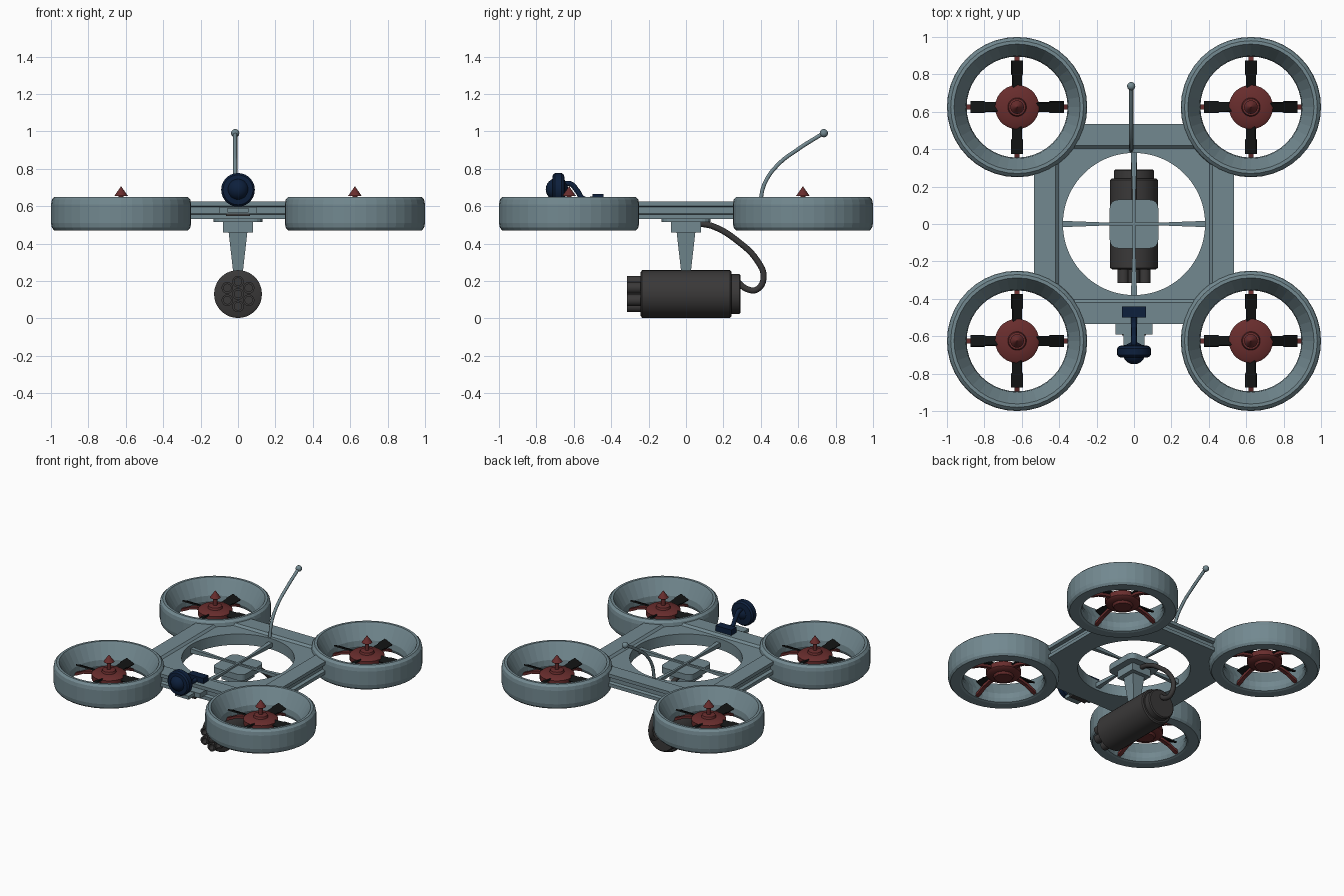
import bpy, bmesh, math
from mathutils import Vector, Matrix

if "Cube" in bpy.data.objects:
    bpy.data.objects.remove(bpy.data.objects["Cube"])


def material(name, rgb):
    m = bpy.data.materials.new(name)
    m.diffuse_color = (*rgb, 1)
    m.use_nodes = True
    m.node_tree.nodes["Principled BSDF"].inputs["Base Color"].default_value = m.diffuse_color
    return m


GREY = material("blue grey", (0.17, 0.25, 0.28))
RED = material("dark red", (0.14, 0.026, 0.026))
BLACK = material("black", (0.006, 0.007, 0.007))
GUN = material("charcoal", (0.042, 0.040, 0.040))
NAVY = material("navy", (0.004, 0.014, 0.045))


def finish(name, bm, mat, matrix=Matrix(), smooth=False):
    bmesh.ops.recalc_face_normals(bm, faces=bm.faces)
    me = bpy.data.meshes.new(name)
    bm.to_mesh(me)
    bm.free()
    me.materials.append(mat)
    ob = bpy.data.objects.new(name, me)
    bpy.context.collection.objects.link(ob)
    ob.matrix_world = matrix
    if smooth:
        bpy.ops.object.select_all(action='DESELECT')
        ob.select_set(True)
        bpy.context.view_layer.objects.active = ob
        bpy.ops.object.shade_smooth_by_angle(angle=math.radians(35))
    return ob


def loft(bm, rings, closed=False):
    """Bridge rings of equal length; cap the ends unless closed into a loop."""
    vs = [[bm.verts.new(p) for p in r] for r in rings]
    n = len(vs[0])
    for a, b in zip(vs, vs[1:] + ([vs[0]] if closed else [])):
        for i in range(n):
            j = (i + 1) % n
            bm.faces.new((a[i], a[j], b[j], b[i]))
    if not closed:
        bm.faces.new(vs[0])
        bm.faces.new(vs[-1])


def lathe(name, profile, mat, loc=(0, 0, 0), seg=32, closed=False, along_y=False, smooth=False):
    """Revolve (radius, height) points around z, or around y when along_y."""
    bm = bmesh.new()
    angles = [2 * math.pi * i / seg for i in range(seg)]
    loft(bm, [[(r * math.cos(a), r * math.sin(a), z) for a in angles] for r, z in profile], closed)
    m = Matrix.Translation(loc)
    if along_y:
        m = m @ Matrix.Rotation(-math.pi / 2, 4, 'X')
    return finish(name, bm, mat, m, smooth)


def box(name, lo, hi, mat, bevel=0.0):
    bm = bmesh.new()
    bmesh.ops.create_cube(bm, size=1)
    for v in bm.verts:
        v.co = [(lo[k] + hi[k]) / 2 + v.co[k] * (hi[k] - lo[k]) for k in range(3)]
    if bevel:
        up = [e for e in bm.edges if abs(e.verts[0].co.z - e.verts[1].co.z) > 1e-4]
        bmesh.ops.bevel(bm, geom=up, offset=bevel, segments=4, affect='EDGES', profile=0.5)
    return finish(name, bm, mat)


def taper(name, levels, mat, matrix=Matrix()):
    """Rectangular sections (half x, half y, z) joined upwards."""
    bm = bmesh.new()
    loft(bm, [[(-x, -y, z), (x, -y, z), (x, y, z), (-x, y, z)] for x, y, z in levels])
    return finish(name, bm, mat, matrix)


def tube(name, points, radius, mat):
    cu = bpy.data.curves.new(name, 'CURVE')
    cu.dimensions = '3D'
    cu.bevel_depth, cu.bevel_resolution, cu.resolution_u = radius, 3, 6
    cu.use_fill_caps = True
    sp = cu.splines.new('BEZIER')
    sp.bezier_points.add(len(points) - 1)
    for bp, p in zip(sp.bezier_points, points):
        bp.co = p
        bp.handle_left_type = bp.handle_right_type = 'AUTO'
    cu.materials.append(mat)
    ob = bpy.data.objects.new(name, cu)
    bpy.context.collection.objects.link(ob)
    bpy.ops.object.select_all(action='DESELECT')
    ob.select_set(True)
    bpy.context.view_layer.objects.active = ob
    bpy.ops.object.convert(target='MESH')
    return ob


def ball(name, loc, r, mat):
    bm = bmesh.new()
    bmesh.ops.create_uvsphere(bm, u_segments=20, v_segments=12, radius=r)
    return finish(name, bm, mat, Matrix.Translation(loc), True)


# Square frame with a round opening, grooved sides and corners scooped for the ducts
C = 0.625


def frame_radius(half, a):
    r = half / max(abs(math.cos(a)), abs(math.sin(a)))
    along = C * (abs(math.cos(a)) + abs(math.sin(a)))
    disc = along ** 2 - 2 * C * C + 0.345 ** 2
    return min(r, along - math.sqrt(disc)) if disc > 0 else r


N = 128
section = [(0, 0.53), (0.535, 0.53), (0.535, 0.555), (0.51, 0.56), (0.51, 0.595),
           (0.535, 0.60), (0.535, 0.625), (0.42, 0.625), (0.405, 0.61), (0, 0.61)]
bm = bmesh.new()
rows = []
for half, z in section:
    row = []
    for i in range(N):
        a = 2 * math.pi * i / N
        r = frame_radius(half, a) if half else 0.38
        row.append((r * math.cos(a), r * math.sin(a), z))
    rows.append(row)
loft(bm, rows, closed=True)
finish("frame", bm, GREY)

# Ducts and rotors
DUCT = [(0.358, 0.47), (0.37, 0.485), (0.375, 0.51), (0.375, 0.61), (0.37, 0.635), (0.355, 0.65),
        (0.337, 0.65), (0.328, 0.635), (0.275, 0.54), (0.27, 0.50), (0.28, 0.475), (0.295, 0.47)]
HUB = [(0.06, 0.50), (0.07, 0.515), (0.105, 0.52), (0.118, 0.53), (0.118, 0.565),
       (0.105, 0.575), (0.05, 0.58), (0.045, 0.595), (0.014, 0.60), (0.014, 0.655),
       (0.036, 0.655), (0.001, 0.705)]
for sx in (-1, 1):
    for sy in (-1, 1):
        c = (sx * C, sy * C, 0)
        lathe("duct", DUCT, GREY, c, 40, closed=True)
        lathe("rotor_hub", HUB, RED, c, 28, smooth=True)
        for k in range(4):
            turn = Matrix.Translation(c) @ Matrix.Rotation(k * math.pi / 2, 4, 'Z')
            # curved support arm bending down and out to the duct
            bm = bmesh.new()
            path = [(0.08, 0.54), (0.14, 0.54), (0.20, 0.525), (0.25, 0.50), (0.29, 0.485)]
            loft(bm, [[(r, -0.014, z - 0.01), (r, 0.014, z - 0.01),
                       (r, 0.014, z + 0.01), (r, -0.014, z + 0.01)] for r, z in path])
            finish("rotor_arm", bm, RED, turn)
            # pitched blade
            bm = bmesh.new()
            loft(bm, [[(r, -w, -0.005), (r, w, -0.005), (r, w, 0.005), (r, -w, 0.005)]
                      for r, w in ((0.105, 0.026), (0.17, 0.028), (0.175, 0.033), (0.25, 0.033))])
            pitch = Matrix.Translation((0, 0, 0.56)) @ Matrix.Rotation(math.radians(25), 4, 'X')
            finish("rotor_blade", bm, BLACK, turn @ pitch)

# Cross spokes, widening towards the rim
for k in range(4):
    bm = bmesh.new()
    loft(bm, [[(r, -w, 0.565 - w), (r, w, 0.565 - w), (r, w, 0.565 + w), (r, -w, 0.565 + w)]
              for r, w in ((0, 0.007), (0.15, 0.008), (0.39, 0.017))])
    finish("spoke", bm, GREY, Matrix.Rotation(k * math.pi / 2, 4, 'Z'))

# Centre mount and pylon
box("mount_plate", (-0.13, -0.13, 0.515), (0.13, 0.13, 0.56), GREY, 0.045)
box("mount_block", (-0.08, -0.08, 0.46), (0.08, 0.08, 0.515), GREY)
taper("pylon", [(0.025, 0.025, 0.24), (0.05, 0.05, 0.46)], GREY)

# Slung gun pod with a cluster of barrels and a feed hose
lathe("gun_body", [(0.115, -0.243), (0.128, -0.235), (0.128, 0.235), (0.12, 0.243)],
      GUN, (0, 0, 0.13), 36, along_y=True, smooth=True)
lathe("gun_rear_cap", [(0.108, 0.23), (0.108, 0.285), (0.10, 0.292)],
      GUN, (0, 0, 0.13), 32, along_y=True, smooth=True)
spots = [(0, 0)] + [(0.066 * math.cos(a), 0.066 * math.sin(a))
                    for a in (math.pi / 6 + i * math.pi / 3 for i in range(6))]
for x, z in spots:
    lathe("barrel", [(0.031, -0.23), (0.031, -0.315), (0.02, -0.315), (0.02, -0.26)],
          GUN, (x, 0, 0.13 + z), 16, along_y=True, smooth=True)
tube("feed_hose", [(0, 0.07, 0.508), (0, 0.15, 0.49), (0, 0.28, 0.41), (0, 0.38, 0.31),
                   (0, 0.415, 0.22), (0, 0.38, 0.155), (0, 0.33, 0.155), (0, 0.27, 0.20)], 0.017, GUN)

# Antenna
tube("antenna", [(-0.015, 0.395, 0.61), (-0.015, 0.42, 0.72), (-0.015, 0.49, 0.82),
                 (-0.015, 0.60, 0.905), (-0.015, 0.735, 0.99)], 0.011, GREY)
ball("antenna_tip", (-0.015, 0.737, 0.99), 0.022, GREY)

# Front bracket
box("bracket", (-0.10, -0.59, 0.56), (0.10, -0.50, 0.595), GREY)
box("bracket_tip", (-0.055, -0.66, 0.565), (0.055, -0.58, 0.59), GREY)
box("bracket_slot", (-0.065, -0.597, 0.548), (0.065, -0.53, 0.56), GUN)

# Camera: lens housing, dome lens, bent arm and base
lathe("camera_housing", [(0.05, -0.715), (0.08, -0.712), (0.09, -0.70), (0.09, -0.665),
                         (0.08, -0.652), (0.03, -0.645)], NAVY, (0, 0, 0.687), 28, along_y=True, smooth=True)
ball("camera_lens", (0, -0.69, 0.69), 0.06, NAVY)
tube("camera_arm", [(0, -0.66, 0.715), (0, -0.62, 0.72), (0, -0.58, 0.68),
                    (0, -0.55, 0.64), (0, -0.48, 0.64)], 0.015, NAVY)
box("camera_base", (-0.065, -0.50, 0.62), (0.065, -0.44, 0.665), NAVY)
